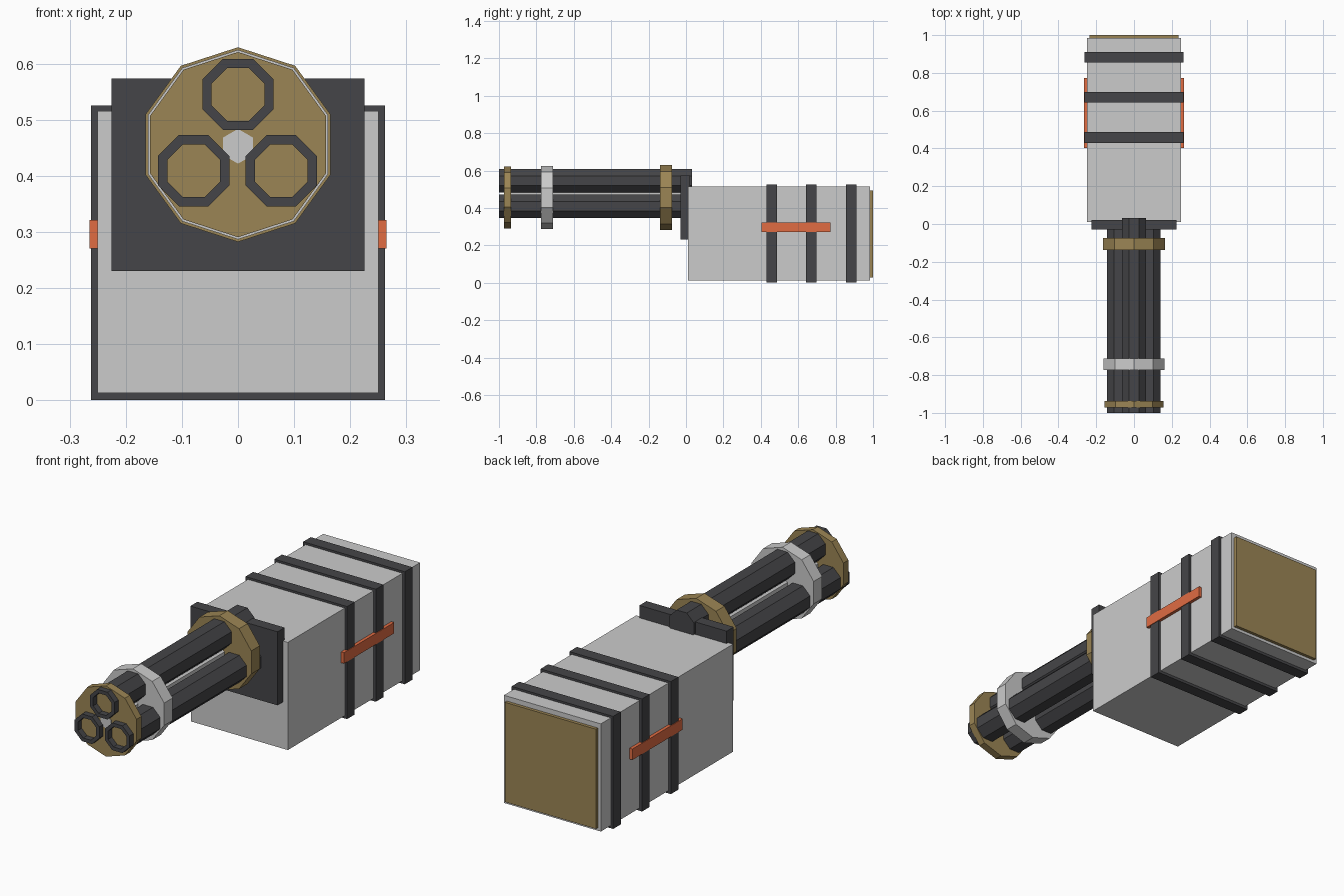
import bpy, bmesh
from math import cos, sin, pi, radians
from mathutils import Vector

if "Cube" in bpy.data.objects:
    bpy.data.objects.remove(bpy.data.objects["Cube"])


def material(name, rgb):
    m = bpy.data.materials.new(name)
    m.diffuse_color = (*rgb, 1)
    m.use_nodes = True
    m.node_tree.nodes["Principled BSDF"].inputs["Base Color"].default_value = m.diffuse_color
    return m


DARK = material("dark_metal", (0.06, 0.06, 0.065))
BRASS = material("brass", (0.33, 0.235, 0.09))
ORANGE = material("orange", (0.75, 0.15, 0.055))


def finish(name, bm, mat):
    bmesh.ops.recalc_face_normals(bm, faces=bm.faces)
    me = bpy.data.meshes.new(name)
    bm.to_mesh(me)
    bm.free()
    ob = bpy.data.objects.new(name, me)
    bpy.context.collection.objects.link(ob)
    if mat:
        me.materials.append(mat)
    return ob


def box(name, x, y, z, mat=None):
    bm = bmesh.new()
    bmesh.ops.create_cube(bm, size=1)
    for v in bm.verts:
        v.co = Vector([(a + b) / 2 + c * (b - a) for (a, b), c in zip((x, y, z), v.co)])
    return finish(name, bm, mat)


def prism(name, cx, cz, r, sides, y0, y1, mat=None, turn=90, bore=None):
    """Prism along y; bore = (wall thickness, depth) sunk into the front end."""
    bm = bmesh.new()
    angles = [radians(turn) + 2 * pi * i / sides for i in range(sides)]
    rings = [[bm.verts.new((cx + r * cos(a), y, cz + r * sin(a))) for a in angles]
             for y in (y0, y1)]
    front = bm.faces.new(rings[0])
    bm.faces.new(rings[1][::-1])
    for i in range(sides):
        j = (i + 1) % sides
        bm.faces.new((rings[0][i], rings[1][i], rings[1][j], rings[0][j]))
    bmesh.ops.recalc_face_normals(bm, faces=bm.faces)
    if bore:
        bmesh.ops.inset_region(bm, faces=[front], thickness=bore[0], use_even_offset=True)
        res = bmesh.ops.extrude_discrete_faces(bm, faces=[front])
        for v in res["faces"][0].verts:
            v.co.y += bore[1]
    return finish(name, bm, mat)


# Housing, rear cover and mounting plate
box("housing", (-0.25, 0.25), (0.01, 0.985), (0.013, 0.515))
box("rear_cover", (-0.235, 0.235), (0.98, 1.0), (0.027, 0.492), BRASS)
box("mounting_plate", (-0.225, 0.225), (-0.03, 0.022), (0.23, 0.573), DARK)

# Straps around the housing
for i, y in enumerate((0.458, 0.67, 0.883)):
    box(f"strap_{i + 1}", (-0.262, 0.262), (y - 0.028, y + 0.028), (0.0, 0.525), DARK)

# Side stripes
for side, x in (("left", (-0.265, -0.25)), ("right", (0.25, 0.265))):
    box(f"{side}_stripe", x, (0.403, 0.773), (0.27, 0.321), ORANGE)

# Three octagonal barrels with open muzzles
for name, x, z in (("top", 0, 0.545), ("left", -0.079, 0.409), ("right", 0.077, 0.409)):
    prism(f"{name}_barrel", x, z, 0.0635 / cos(pi / 8), 8, -1.0, 0.032, DARK,
          turn=22.5, bore=(0.0165, 0.045))

# Central shaft and ten-sided barrel clamps
prism("central_shaft", 0, 0.4525, 0.031, 6, -0.974, 0.02)
prism("rear_clamp", 0, 0.4555, 0.1735, 10, -0.138, -0.075, BRASS)
prism("middle_clamp", 0, 0.4555, 0.169, 10, -0.774, -0.711)
prism("front_clamp", 0, 0.4555, 0.165, 10, -0.972, -0.936, BRASS)
